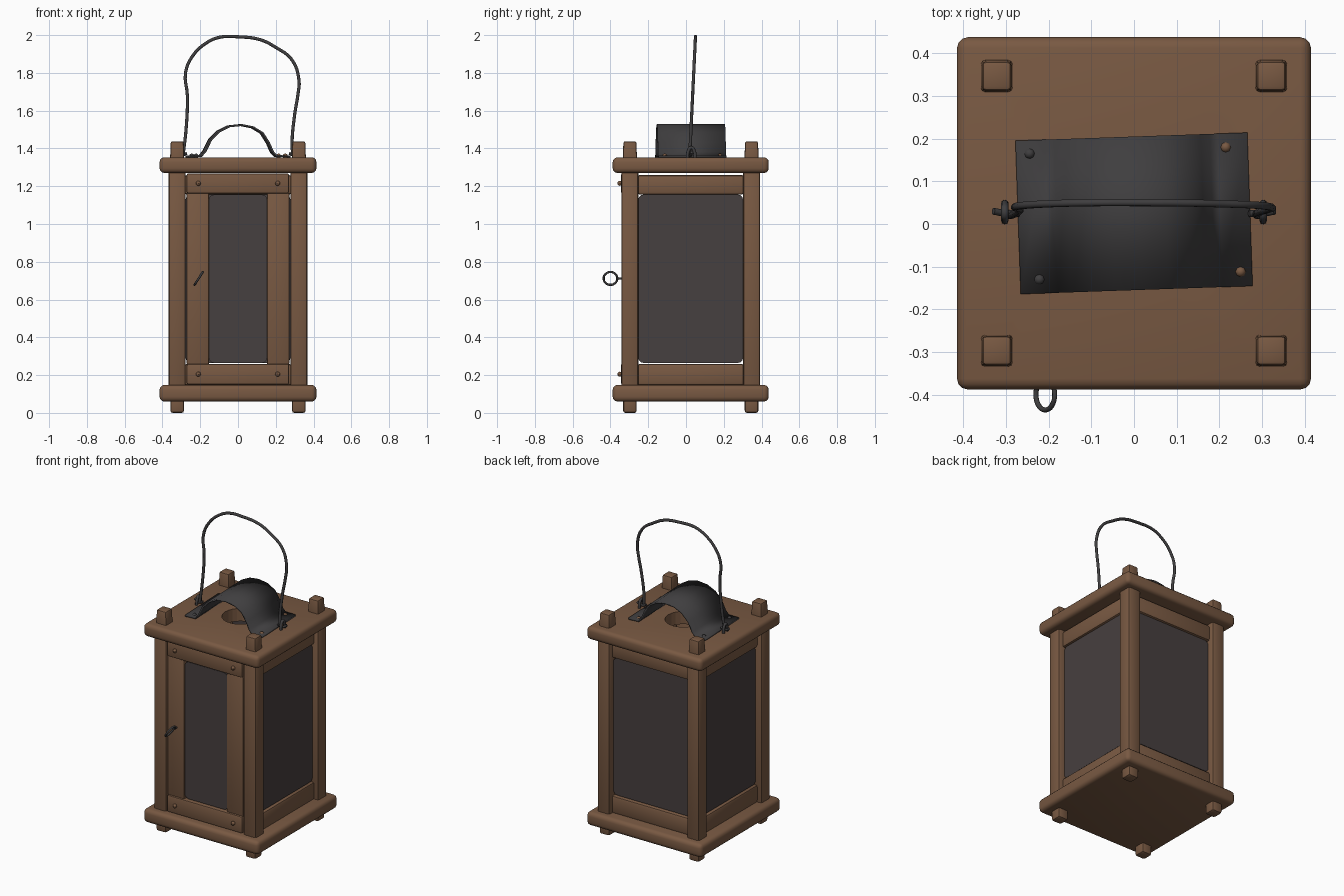
import bpy, bmesh
from math import pi, cos, sin, radians
from mathutils import Matrix, Vector

if "Cube" in bpy.data.objects:
    bpy.data.objects.remove(bpy.data.objects["Cube"], do_unlink=True)


def material(name, rgb):
    m = bpy.data.materials.new(name)
    m.use_nodes = True
    m.diffuse_color = (*rgb, 1)
    m.node_tree.nodes["Principled BSDF"].inputs["Base Color"].default_value = (*rgb, 1)
    return m


WOOD = material("brown_wood", (0.19, 0.1, 0.055))
PANE = material("dark_pane", (0.062, 0.05, 0.05))
IRON = material("dark_iron", (0.05, 0.048, 0.05))
CY = 0.025      # centre of the body in y
POST = 0.322    # post offset from the body centre


def link(name, bm, mat):
    mesh = bpy.data.meshes.new(name)
    bmesh.ops.recalc_face_normals(bm, faces=bm.faces)
    bm.to_mesh(mesh)
    bm.free()
    ob = bpy.data.objects.new(name, mesh)
    bpy.context.collection.objects.link(ob)
    mesh.materials.append(mat)
    return ob


def smooth(ob):
    bpy.ops.object.select_all(action="DESELECT")
    ob.select_set(True)
    bpy.context.view_layer.objects.active = ob
    bpy.ops.object.shade_smooth_by_angle(angle=radians(40))


def body_matrix(turn):
    return Matrix.Translation((0, CY, 0)) @ Matrix.Rotation(turn, 4, "Z")


def box(name, lo, hi, mat, bevel=0.012, turn=0.0, taper=1.0, segments=2):
    """Bevelled box in body space, turned about the body axis."""
    lo, hi = Vector(lo), Vector(hi)
    size, centre = hi - lo, (lo + hi) / 2
    bm = bmesh.new()
    bmesh.ops.create_cube(bm, size=1)
    for v in bm.verts:
        k = taper if v.co.z > 0 else 1
        x, y, z = v.co
        v.co = centre + Vector((x * k * size.x, y * k * size.y, z * size.z))
    bmesh.ops.bevel(bm, geom=bm.edges[:], offset=bevel, segments=segments,
                    profile=0.5, affect="EDGES")
    bmesh.ops.transform(bm, verts=bm.verts, matrix=body_matrix(turn))
    ob = link(name, bm, mat)
    smooth(ob)
    return ob


def pane(name, half_w, y, turn=0.0):
    """Thin plate with rounded corners."""
    z0, z1, r = 0.265, 1.155, 0.025
    bm = bmesh.new()
    outline = []
    for cx, cz, start in ((half_w - r, z1 - r, 0), (r - half_w, z1 - r, 1),
                          (r - half_w, z0 + r, 2), (half_w - r, z0 + r, 3)):
        for i in range(4):
            a = (start + i / 3) * pi / 2
            outline.append(bm.verts.new((cx + r * cos(a), y, cz + r * sin(a))))
    face = bm.faces.new(outline)
    out = bmesh.ops.extrude_face_region(bm, geom=[face])
    moved = [g for g in out["geom"] if isinstance(g, bmesh.types.BMVert)]
    bmesh.ops.translate(bm, verts=moved, vec=(0, 0.012, 0))
    bmesh.ops.transform(bm, verts=bm.verts, matrix=body_matrix(turn))
    smooth(link(name, bm, PANE))


def wire(name, points, radius, cyclic=False):
    cu = bpy.data.curves.new(name, "CURVE")
    cu.dimensions = "3D"
    cu.bevel_depth = radius
    cu.bevel_resolution = 2
    cu.resolution_u = 4
    cu.use_fill_caps = True
    sp = cu.splines.new("BEZIER")
    sp.bezier_points.add(len(points) - 1)
    for bp, p in zip(sp.bezier_points, points):
        bp.co = p
        bp.handle_left_type = bp.handle_right_type = "AUTO"
    sp.use_cyclic_u = cyclic
    ob = bpy.data.objects.new(name, cu)
    bpy.context.collection.objects.link(ob)
    cu.materials.append(IRON)


def nail(name, at, mat):
    bm = bmesh.new()
    bmesh.ops.create_uvsphere(bm, u_segments=8, v_segments=6, radius=0.013)
    bmesh.ops.translate(bm, verts=bm.verts, vec=at)
    smooth(link(name, bm, mat))


# Base and roof boards
box("base_board", (-0.415, -0.413, 0.06), (0.415, 0.413, 0.148), WOOD, 0.025, segments=3)
roof = box("roof_board", (-0.415, -0.413, 1.27), (0.415, 0.413, 1.353), WOOD, 0.025, segments=3)

# Round smoke hole through the roof board
bm = bmesh.new()
bmesh.ops.create_cone(bm, cap_ends=True, segments=24, radius1=0.11, radius2=0.11, depth=0.4,
                      matrix=Matrix.Translation((0, CY, 1.31)))
cutter = link("hole_cutter", bm, WOOD)
cutter.hide_render = True
cutter.hide_viewport = True
cut = roof.modifiers.new("smoke_hole", "BOOLEAN")
cut.operation = "DIFFERENCE"
cut.object = cutter

# Corner posts with pegs through both boards
for sx, side in ((-1, "right"), (1, "left")):
    for sy, end in ((-1, "front"), (1, "back")):
        x, y = sx * POST, sy * POST
        box(f"{end}_{side}_post", (x - 0.045, y - 0.045, 0.12), (x + 0.045, y + 0.045, 1.3),
            WOOD, 0.014)
        box(f"{end}_{side}_top_peg", (x - 0.039, y - 0.039, 1.3), (x + 0.039, y + 0.039, 1.438),
            WOOD, 0.01, taper=0.88)
        box(f"{end}_{side}_foot", (x - 0.036, y - 0.036, 0), (x + 0.036, y + 0.036, 0.1),
            WOOD, 0.012)

# Three fixed walls: a pane between two rails
for name, turn in (("left", pi / 2), ("back", pi), ("right", -pi / 2)):
    box(f"{name}_top_rail", (-0.285, -0.34, 1.155), (0.285, -0.29, 1.26), WOOD, 0.016, turn)
    box(f"{name}_bottom_rail", (-0.285, -0.34, 0.145), (0.285, -0.29, 0.26), WOOD, 0.016, turn)
    pane(f"{name}_pane", 0.277, -0.325, turn)

# Front door: stiles, rails, pane and nails
for s, side in ((-1, "right"), (1, "left")):
    a, b = sorted((s * 0.153, s * 0.272))
    box(f"door_{side}_stile", (a, -0.36, 0.255), (b, -0.31, 1.165), WOOD, 0.008)
box("door_top_rail", (-0.272, -0.37, 1.162), (0.27, -0.31, 1.268), WOOD, 0.01)
box("door_bottom_rail", (-0.272, -0.37, 0.15), (0.27, -0.31, 0.26), WOOD, 0.01)
pane("door_pane", 0.153, -0.352)
for x in (-0.21, 0.21):
    for z in (0.205, 1.215):
        nail("door_nail", (x, -0.35, z), WOOD)

# Ring pull on the door
ring = []
for i in range(8):
    a = i * pi / 4
    ring.append((-0.208 + 0.022 * sin(a), -0.4 + 0.036 * cos(a), 0.712 + 0.034 * sin(a)))
wire("door_ring", ring, 0.006, True)
wire("door_ring_stem", [(-0.208, -0.37, 0.712), (-0.208, -0.33, 0.712)], 0.006)

# Bent sheet heat shield over the hole
profile = [(-0.272, 1.358), (-0.2, 1.36), (-0.178, 1.385), (-0.15, 1.443), (-0.105, 1.49),
           (-0.05, 1.517), (0.015, 1.524), (0.075, 1.512), (0.125, 1.482), (0.158, 1.43),
           (0.18, 1.38), (0.2, 1.36), (0.272, 1.358)]
bm = bmesh.new()
rows = [[bm.verts.new((x, y, z)) for x, z in profile] for y in (-0.18, 0.18)]
for i in range(len(profile) - 1):
    bm.faces.new((rows[0][i], rows[0][i + 1], rows[1][i + 1], rows[1][i]))
bmesh.ops.transform(bm, verts=bm.verts, matrix=body_matrix(radians(2)))
shield = link("heat_shield", bm, IRON)
solid = shield.modifiers.new("sheet", "SOLIDIFY")
solid.thickness = 0.01
solid.offset = 0
smooth(shield)
for x, y, mat in ((-0.245, 0.165, IRON), (-0.222, -0.13, IRON),
                  (0.215, 0.18, WOOD), (0.25, -0.112, WOOD)):
    nail("shield_nail", (x, y, 1.36), mat)

# Bent wire handle and the staples that hold it
path = [(-0.29, 1.37), (-0.275, 1.5), (-0.268, 1.68), (-0.278, 1.8), (-0.24, 1.89),
        (-0.17, 1.957), (-0.1, 1.988), (0, 1.991), (0.12, 1.975), (0.2, 1.935),
        (0.285, 1.87), (0.323, 1.76), (0.318, 1.69), (0.3, 1.58), (0.286, 1.42), (0.29, 1.37)]
wire("handle", [(x, 0.02 + 0.03 * (z - 1.37) / 0.62, z) for x, z in path], 0.009)
for s, side in ((-1, "right"), (1, "left")):
    x = s * 0.303
    wire(f"{side}_staple", [(x, 0.008, 1.34), (x, 0.012, 1.385), (x, 0.028, 1.405),
                            (x, 0.044, 1.385), (x, 0.048, 1.34)], 0.009)
    wire(f"{side}_handle_hook", [(s * 0.27, 0.025, 1.375), (s * 0.3, 0.025, 1.365),
                                 (s * 0.33, 0.03, 1.38)], 0.008)
